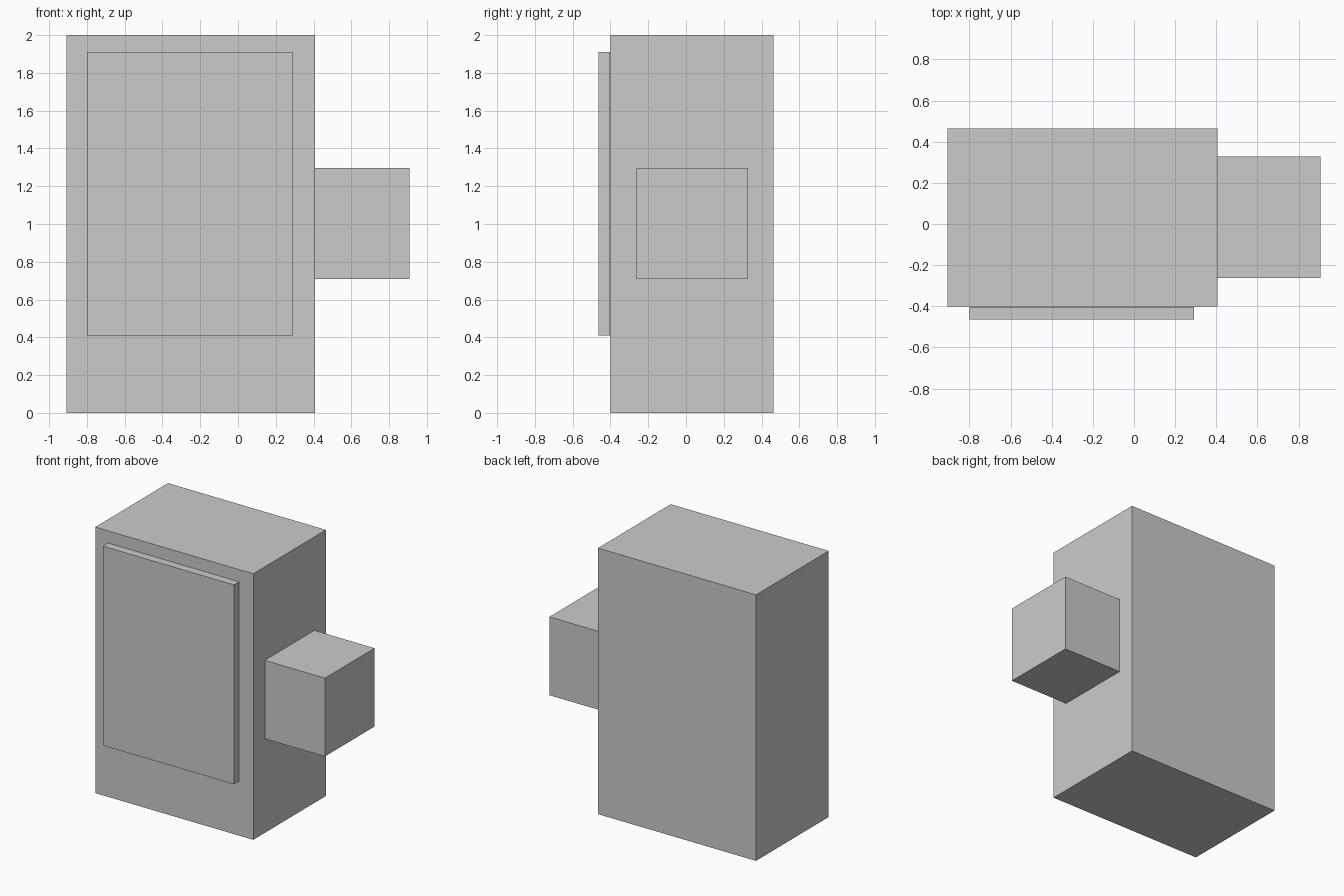
import bpy

if "Cube" in bpy.data.objects:
    bpy.data.objects.remove(bpy.data.objects["Cube"])


def box(name, x, y, z):
    """Add a box spanning the given (min, max) ranges."""
    spans = (x, y, z)
    bpy.ops.mesh.primitive_cube_add(size=1, location=[(a + b) / 2 for a, b in spans])
    obj = bpy.context.object
    obj.name = name
    obj.scale = [b - a for a, b in spans]
    bpy.ops.object.transform_apply(location=False, rotation=False, scale=True)
    return obj


# Main cabinet
box("cabinet_body", (-0.907, 0.407), (-0.40, 0.464), (0, 2))
# Thin raised panel on the front
box("front_panel", (-0.80, 0.291), (-0.464, -0.403), (0.411, 1.91))
# Block on the right side
box("side_box", (0.407, 0.907), (-0.263, 0.327), (0.708, 1.297))
